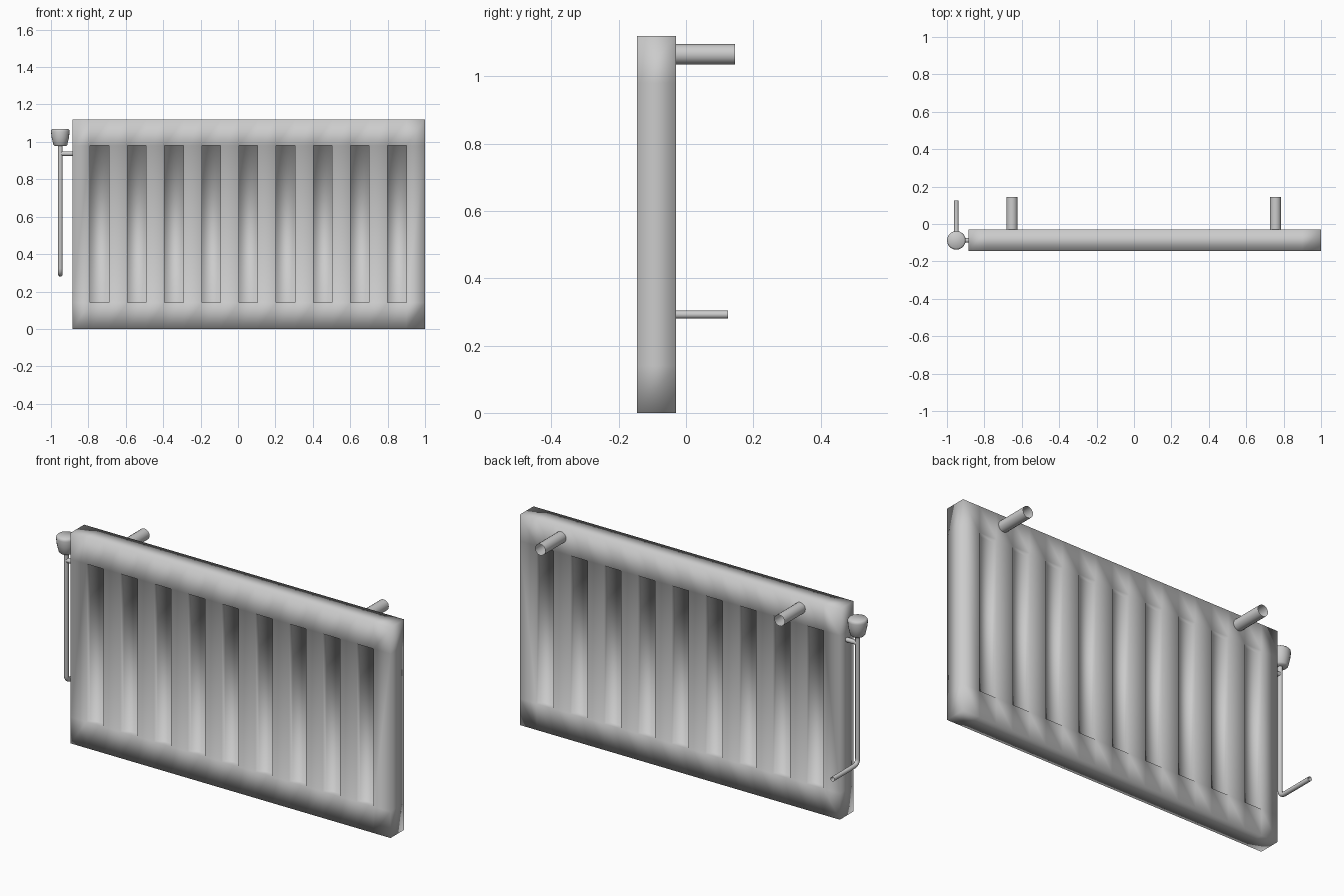
import bpy, bmesh, math
from mathutils import Vector

if "Cube" in bpy.data.objects:
    bpy.data.objects.remove(bpy.data.objects["Cube"])

Y0, Y1 = -0.145, -0.03
YM = (Y0 + Y1) / 2
VX = -0.95


def finish(name, bm, sharp=None):
    bmesh.ops.recalc_face_normals(bm, faces=bm.faces[:])
    for f in bm.faces:
        f.smooth = True
    if sharp is not None:
        for e in bm.edges:
            if len(e.link_faces) == 2 and e.calc_face_angle() > sharp:
                e.smooth = False
    me = bpy.data.meshes.new(name)
    bm.to_mesh(me)
    bm.free()
    ob = bpy.data.objects.new(name, me)
    bpy.context.collection.objects.link(ob)
    return ob


def sweep(name, path, r, sides=12):
    """Open round tube along a planar path with mitred joints."""
    pts = [Vector(p) for p in path]
    bm = bmesh.new()
    rings = []
    for i, p in enumerate(pts):
        t = (pts[min(i + 1, len(pts) - 1)] - pts[max(i - 1, 0)]).normalized()
        side = Vector((0, 0, 1)) if abs(t.x) > 0.9 else Vector((1, 0, 0))
        up = t.cross(side).normalized()
        rings.append([bm.verts.new(p + r * (math.cos(a) * side + math.sin(a) * up))
                      for a in (2 * math.pi * k / sides for k in range(sides))])
    for a, b in zip(rings, rings[1:]):
        for k in range(sides):
            n = (k + 1) % sides
            bm.faces.new((a[k], a[n], b[n], b[k]))
    return finish(name, bm)


# Radiator panel: slab with nine recessed grooves on front and back
def panel():
    xs = [-0.885]
    for i in range(9):
        x = -0.79 + 0.1988 * i
        xs += [x, x + 0.1]
    xs.append(1.0)
    zs = [0, 0.14, 0.98, 1.12]
    nx, nz = len(xs) - 1, len(zs) - 1
    bm = bmesh.new()
    v = {(i, j, k): bm.verts.new((x, y, z)) for i, x in enumerate(xs)
         for j, z in enumerate(zs) for k, y in enumerate((Y0, Y1))}
    grooves = []
    for k in (0, 1):
        for i in range(nx):
            for j in range(nz):
                f = bm.faces.new([v[i, j, k], v[i + 1, j, k], v[i + 1, j + 1, k], v[i, j + 1, k]])
                if j == 1 and i % 2 == 1:
                    grooves.append((f, k))
    for j in (0, nz):
        for i in range(nx):
            bm.faces.new([v[i, j, 0], v[i + 1, j, 0], v[i + 1, j, 1], v[i, j, 1]])
    for i in (0, nx):
        for j in range(nz):
            bm.faces.new([v[i, j, 0], v[i, j + 1, 0], v[i, j + 1, 1], v[i, j, 1]])
    for f, k in grooves:
        top = f.verts[:]
        low = [bm.verts.new(p.co + Vector((0, -0.03 if k else 0.03, 0))) for p in top]
        bm.faces.remove(f)
        bm.faces.new(low)
        for a in range(4):
            b = (a + 1) % 4
            bm.faces.new((top[a], top[b], low[b], low[a]))
    return finish("radiator_panel", bm)


panel()

# Wall mounts
for i, x in enumerate((-0.652, 0.757)):
    sweep(f"wall_mount_{i + 1}", [(x, Y1, 1.065), (x, 0.145, 1.065)], 0.03, 16)

# Supply pipe: down, then bent back to the wall
R, zb = 0.03, 0.292
bend = [(VX, YM + R - R * math.cos(a), zb + R - R * math.sin(a))
        for a in (math.pi / 2 * k / 4 for k in range(5))]
sweep("supply_pipe", [(VX, YM, 0.99)] + bend + [(VX, 0.125, zb)], 0.012)

# Short connector into the panel
sweep("connector_pipe", [(VX, YM, 0.937), (-0.88, YM, 0.937)], 0.012)

# Valve knob: lathed profile
bm = bmesh.new()
n = 20
rings = []
for r, z in [(0.030, 0.977), (0.037, 0.984), (0.046, 1.022), (0.05, 1.055), (0.048, 1.064), (0.042, 1.07)]:
    rings.append([bm.verts.new((VX + r * math.cos(2 * math.pi * k / n),
                                YM + r * math.sin(2 * math.pi * k / n), z)) for k in range(n)])
for a, b in zip(rings, rings[1:]):
    for k in range(n):
        m = (k + 1) % n
        bm.faces.new((a[k], a[m], b[m], b[k]))
bm.faces.new(rings[0])
bm.faces.new(rings[-1])
finish("valve_knob", bm)
